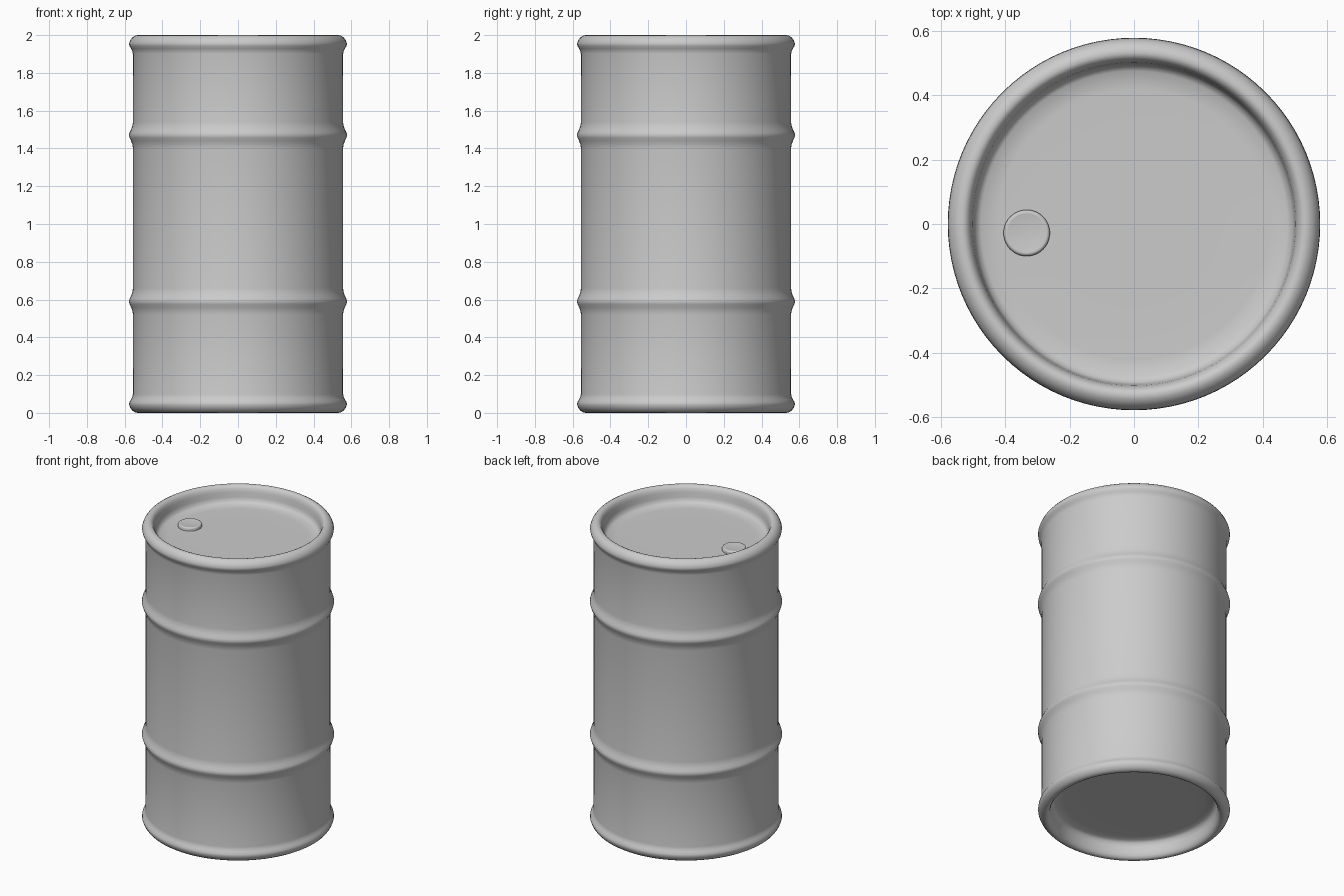
import bpy, bmesh, math

if "Cube" in bpy.data.objects:
    bpy.data.objects.remove(bpy.data.objects["Cube"])

STEPS = 96


def material(name, rgb):
    m = bpy.data.materials.new(name)
    m.diffuse_color = (*rgb, 1.0)
    m.use_nodes = True
    m.node_tree.nodes["Principled BSDF"].inputs["Base Color"].default_value = m.diffuse_color
    return m


def lathe(name, profile, mat, location=(0, 0, 0), steps=STEPS):
    """Spin (radius, z) points around z; points at radius 0 close the ends."""
    bm = bmesh.new()
    rings = []
    for r, z in profile:
        if r == 0:
            rings.append([bm.verts.new((0, 0, z))] * steps)
        else:
            rings.append([bm.verts.new((r * math.cos(math.tau * i / steps),
                                        r * math.sin(math.tau * i / steps), z))
                          for i in range(steps)])
    for a, b in zip(rings, rings[1:]):
        for i in range(steps):
            j = (i + 1) % steps
            corners = list(dict.fromkeys((a[i], a[j], b[j], b[i])))
            bm.faces.new(corners).smooth = True
    bmesh.ops.recalc_face_normals(bm, faces=bm.faces)
    mesh = bpy.data.meshes.new(name)
    bm.to_mesh(mesh)
    bm.free()
    mesh.materials.append(mat)
    obj = bpy.data.objects.new(name, mesh)
    obj.location = location
    bpy.context.collection.objects.link(obj)
    return obj


grey = material("grey_metal", (0.6, 0.6, 0.6))

# Recessed end and rolled rim, as (radius, distance from the end of the drum)
end = [(0, 0.11), (0.25, 0.11), (0.42, 0.11), (0.475, 0.107), (0.492, 0.095),
       (0.498, 0.07), (0.502, 0.04), (0.508, 0.018), (0.518, 0.005), (0.53, 0),
       (0.545, 0.003), (0.559, 0.012), (0.57, 0.026), (0.577, 0.044),
       (0.575, 0.056), (0.567, 0.07), (0.56, 0.083), (0.557, 0.098)]

# Raised hoop, as (radius, offset from its middle)
hoop = [(0.556, -0.07), (0.559, -0.05), (0.566, -0.03), (0.574, -0.014),
        (0.578, 0), (0.574, 0.014), (0.566, 0.03), (0.559, 0.05), (0.556, 0.07)]

# Drum body: bottom end, two hoops, top end
profile = list(end)
for middle in (0.59, 1.47):
    profile += [(r, middle + dz) for r, dz in hoop]
profile += [(r, 2 - d) for r, d in reversed(end)]
lathe("drum_body", profile, grey)

# Filler cap on the lid
cap = [(0.072, -0.01), (0.072, 0.012), (0.07, 0.018), (0.064, 0.022),
       (0.06, 0.021), (0, 0.021)]
lathe("filler_cap", cap, grey, (-0.333, -0.028, 1.89), 40)
